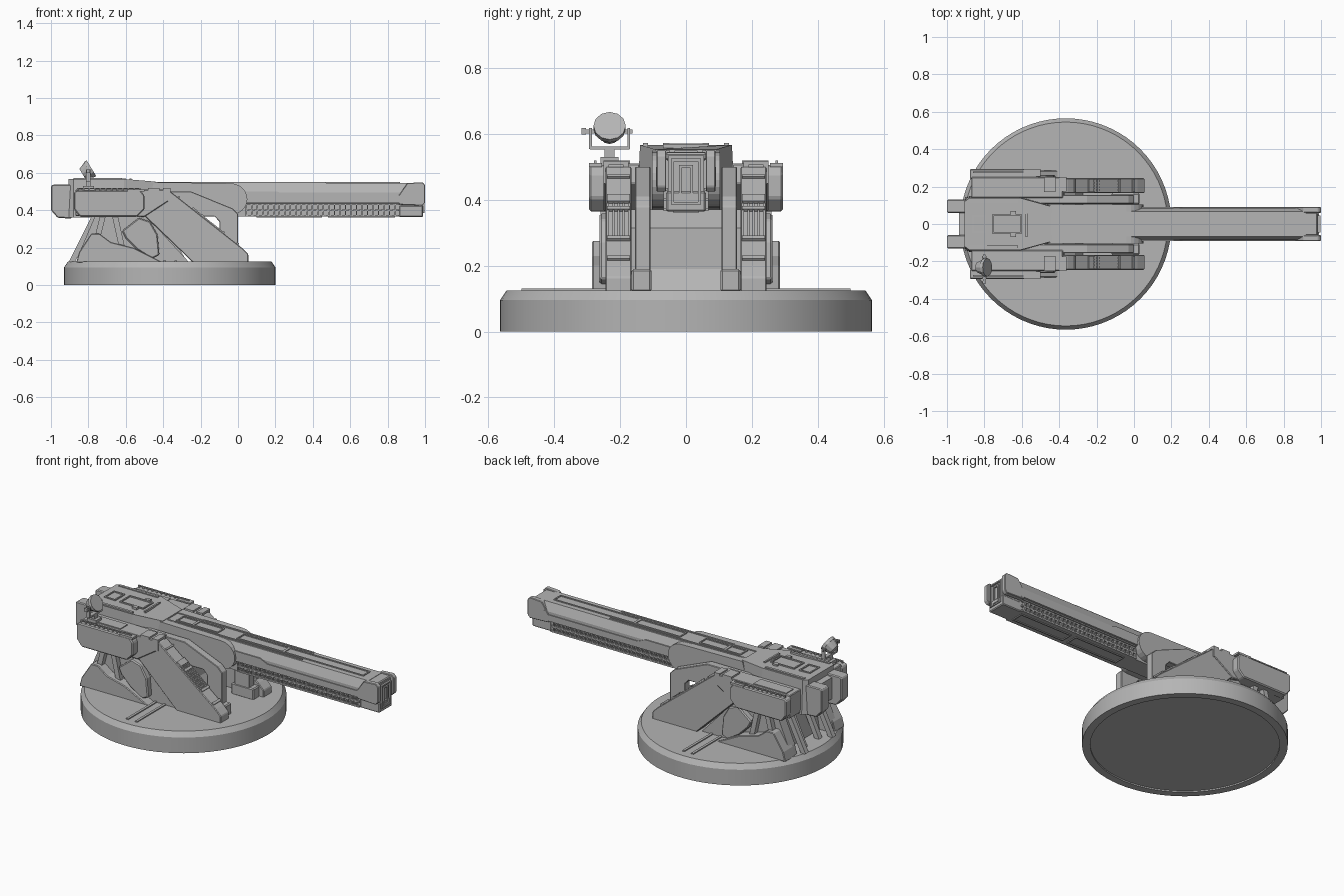
import bpy, bmesh, math
from mathutils import Vector, Matrix

grey = bpy.data.materials.new("hull grey")
grey.diffuse_color = (0.46, 0.46, 0.46, 1)


def finish(name, bm, bevel=0):
    bmesh.ops.recalc_face_normals(bm, faces=bm.faces)
    me = bpy.data.meshes.new(name)
    bm.to_mesh(me)
    bm.free()
    ob = bpy.data.objects.new(name, me)
    bpy.context.collection.objects.link(ob)
    me.materials.append(grey)
    if bevel:
        m = ob.modifiers.new("bevel", 'BEVEL')
        m.width, m.segments = bevel, 1
    return ob


def add_prism(bm, base, offset):
    lo = [bm.verts.new(p) for p in base]
    hi = [bm.verts.new(Vector(p) + Vector(offset)) for p in base]
    bm.faces.new(lo)
    bm.faces.new(hi[::-1])
    n = len(base)
    for i in range(n):
        bm.faces.new((lo[i], lo[(i + 1) % n], hi[(i + 1) % n], hi[i]))


def side(name, pts, y0, y1, bevel=0, sides=(1, -1)):
    """Extrude an x-z profile between y0 and y1, on each listed side."""
    bm = bmesh.new()
    for s in sides:
        add_prism(bm, [(x, s * y0, z) for x, z in pts], (0, s * (y1 - y0), 0))
    return finish(name, bm, bevel)


def boxes(name, items, mirror=True, bevel=0):
    """Boxes given as x0, x1, y0, y1, z0, z1, optionally mirrored in y."""
    bm = bmesh.new()
    for x0, x1, y0, y1, z0, z1 in items:
        for s in ((1, -1) if mirror else (1,)):
            add_prism(bm, [(x0, s * y0, z0), (x1, s * y0, z0), (x1, s * y1, z0), (x0, s * y1, z0)], (0, 0, z1 - z0))
    return finish(name, bm, bevel)


def beams(name, items, thick, width):
    """Slanted bars in the x-z plane: x0, z0, x1, z1, y centre; mirrored."""
    bm = bmesh.new()
    for x0, z0, x1, z1, y in items:
        d = Vector((x1 - x0, z1 - z0)).normalized() * thick / 2
        q = [(x0 - d.y, z0 + d.x), (x0 + d.y, z0 - d.x), (x1 + d.y, z1 - d.x), (x1 - d.y, z1 + d.x)]
        for s in (1, -1):
            add_prism(bm, [(a, s * y - width / 2, b) for a, b in q], (0, width, 0))
    return finish(name, bm)


def frame(x0, x1, hw, z, w=0.008, h=0.007):
    return [(x0, x1, hw - w, hw, z, z + h), (x0, x1, -hw, w - hw, z, z + h),
            (x0, x0 + w, -hw, hw, z, z + h), (x1 - w, x1, -hw, hw, z, z + h)]


# Round base, with chamfered rim and recessed underside
bm = bmesh.new()
N = 72
prof = [(0.52, 0.008), (0.52, 0), (0.565, 0), (0.565, 0.095), (0.545, 0.125)]
rings = [[bm.verts.new((-0.365 + r * math.cos(2 * math.pi * i / N), r * math.sin(2 * math.pi * i / N), z))
          for i in range(N)] for r, z in prof]
for a, b in zip(rings, rings[1:]):
    for i in range(N):
        bm.faces.new((a[i], a[(i + 1) % N], b[(i + 1) % N], b[i]))
bm.faces.new(rings[0])
bm.faces.new(rings[-1])
base = finish("round_base", bm)
bpy.context.view_layer.objects.active = base
base.select_set(True)
bpy.ops.object.shade_smooth_by_angle(angle=math.radians(25))
boxes("floor_rails", [(x, x + 0.015, 0.2, 0.5, 0.12, 0.131) for x in (-0.40, -0.34)])

# Central pedestal between the legs
side("pedestal", [(-0.78, 0.12), (-0.74, 0.37), (-0.38, 0.37), (-0.31, 0.315), (-0.31, 0.19), (-0.27, 0.12)],
     -0.165, 0.165, sides=(1,))

# Slanted front legs
side("front_leg", [(-0.5, 0.37), (-0.46, 0.50), (-0.36, 0.50), (0.02, 0.20), (0.055, 0.165), (0.055, 0.12), (-0.24, 0.12)],
     0.165, 0.245, 0.004)
slope = math.atan2(-0.30, 0.38)


def on_slope(t):
    return -0.36 + t * 0.38, 0.50 - t * 0.30


# Frames and slots lying on the slope of each leg
items = []
for t0, t1 in ((0.1, 0.12), (0.30, 0.37), (0.42, 0.45), (0.72, 0.75), (0.92, 0.95)):
    items.append((*on_slope(t0), *on_slope(t1), 0.205))
beams("leg_cross_plates", items, 0.018, 0.07)
beams("leg_edge_strips", [(*on_slope(0.38), *on_slope(0.75), y) for y in (0.172, 0.19, 0.205, 0.22, 0.238)], 0.012, 0.007)

# Rear legs: inner plate, outer foot, armour and pistons
side("rear_leg", [(-0.86, 0.12), (-0.845, 0.18), (-0.76, 0.38), (-0.5, 0.38), (-0.26, 0.12)], 0.165, 0.225)
side("rear_foot", [(-0.865, 0.12), (-0.85, 0.175), (-0.785, 0.275), (-0.74, 0.275), (-0.68, 0.23), (-0.56, 0.20), (-0.40, 0.12)],
     0.19, 0.285, 0.004)
side("leg_armour", [(-0.60, 0.25), (-0.62, 0.29), (-0.53, 0.36), (-0.47, 0.34), (-0.43, 0.27), (-0.42, 0.16), (-0.46, 0.14), (-0.54, 0.19)],
     0.22, 0.262, 0.006)
beams("leg_pistons", [(-0.76, 0.22, -0.72, 0.38, 0.245), (-0.62, 0.2, -0.66, 0.38, 0.245),
                      (-0.89, 0.12, -0.76, 0.38, 0.13), (-0.84, 0.12, -0.72, 0.38, 0.07)], 0.03, 0.03)

# Shoulder housings and outer pods
side("shoulder", [(-0.87, 0.37), (-0.87, 0.51), (-0.38, 0.51), (-0.37, 0.45), (-0.5, 0.365)], 0.14, 0.25, 0.004)
side("outer_pod", [(-0.877, 0.495), (-0.877, 0.405), (-0.845, 0.365), (-0.54, 0.365), (-0.50, 0.405), (-0.50, 0.48), (-0.52, 0.505), (-0.865, 0.505)],
     0.24, 0.295, 0.006)
boxes("shoulder_front_frame", [(-0.40, -0.362, 0.175, 0.19, 0.45, 0.518), (-0.40, -0.362, 0.235, 0.25, 0.45, 0.518),
                               (-0.40, -0.362, 0.175, 0.25, 0.505, 0.518), (-0.40, -0.362, 0.175, 0.25, 0.45, 0.462)])
boxes("shoulder_top_plates", [(-0.59, -0.50, 0.255, 0.295, 0.5, 0.512), (-0.84, -0.62, 0.17, 0.24, 0.505, 0.515),
                              (-0.48, -0.42, 0.17, 0.25, 0.505, 0.52)])
boxes("pod_railing", [(-0.86 + i * 0.03, -0.852 + i * 0.03, 0.272, 0.28, 0.5, 0.516) for i in range(12)]
      + [(-0.86, -0.52, 0.272, 0.28, 0.513, 0.519)])

# Gun cradle: side arms with front posts
side("cradle", [(-0.6, 0.365), (-0.6, 0.50), (-0.25, 0.50), (-0.03, 0.41), (0.0, 0.38), (0.0, 0.12), (-0.1, 0.12), (-0.1, 0.34),
                (-0.125, 0.367)], 0.108, 0.155, 0.003)
boxes("cradle_feet", [(-0.12, 0.03, 0.105, 0.165, 0.12, 0.19)], bevel=0.006)

# Receiver body, tapering in plan, with a rear breech
bm = bmesh.new()
half = [(-0.905, 0.13), (-0.88, 0.15), (-0.61, 0.15), (-0.44, 0.10)]
plan = half + [(x, -y) for x, y in half[::-1]]
add_prism(bm, [(x, y, 0.36) for x, y in plan], (0, 0, 0.207))
for v in bm.verts:
    if v.co.z > 0.5:
        v.co.y *= 0.93
        if v.co.x > -0.5:
            v.co.z = 0.553
finish("receiver", bm)
side("rear_breech", [(-1.0, 0.40), (-1.0, 0.53), (-0.99, 0.537), (-0.89, 0.537), (-0.89, 0.355), (-0.965, 0.36)], 0.06, 0.13, 0.005)
side("breech_core", [(-0.935, 0.39), (-0.935, 0.52), (-0.85, 0.54), (-0.85, 0.37)], -0.07, 0.07, sides=(1,))
boxes("receiver_hatches", frame(-0.865, -0.79, 0.048, 0.564) + frame(-0.76, -0.60, 0.05, 0.564)
      + [(-0.58, -0.57, -0.07, 0.07, 0.555, 0.570)], False)
boxes("receiver_top_strips", [(-0.88, -0.62, 0.115, 0.13, 0.56, 0.572), (-0.66, -0.63, 0.05, 0.07, 0.56, 0.573)])

# Round-nosed cheeks beside the barrel
nose = [(-0.04 + 0.09 * math.cos(a), 0.46 + 0.084 * math.sin(a))
        for a in (math.radians(-90 + 15 * i) for i in range(13))]
side("barrel_cheek", [(-0.5, 0.37)] + nose + [(-0.45, 0.55)], 0.055, 0.103)

# Barrel: overhanging top shroud over a narrower vented lower box
bm = bmesh.new()
sec = [(0.075, 0.435), (0.086, 0.45), (0.086, 0.495), (0.066, 0.545)]
sec += [(-y, z) for y, z in sec[::-1]]
add_prism(bm, [(-0.5, y, z) for y, z in sec], (1.42, 0, 0))
finish("barrel_shroud", bm)
boxes("barrel_lower", [(-0.5, 0.87, -0.058, 0.058, 0.366, 0.45), (0.8, 0.985, -0.055, 0.055, 0.38, 0.535)], False)
side("shroud_side_plate", [(0.04, 0.50), (0.21, 0.50), (0.26, 0.478), (0.86, 0.478), (0.89, 0.50), (0.89, 0.44), (0.04, 0.44)],
     0.07, 0.091)

# Vents along the lower box: edge rails, uprights and diagonals
boxes("vent_rails", [(0.04, 0.86, 0.05, 0.068, z, z + 0.009) for z in (0.366, 0.396, 0.427)]
      + [(0.04 + 0.0295 * i, 0.047 + 0.0295 * i, 0.05, 0.068, 0.366, 0.43) for i in range(28)])
beams("vent_louvres", [(0.05 + 0.0295 * i, z, 0.067 + 0.0295 * i, z + 0.021, 0.06)
                       for i in range(27) for z in (0.375, 0.405)], 0.005, 0.012)

# Panels along the barrel top and underside
boxes("barrel_top_frames", [b for x0, x1 in ((-0.39, -0.28), (-0.28, -0.11), (0.015, 0.325), (0.325, 0.865))
                            for b in frame(x0, x1, 0.035, 0.543)], False)
boxes("barrel_top_ridge", [(-0.45, 0.47, 0.05, 0.06, 0.54, 0.551)])
boxes("barrel_under_frames", frame(0.1, 0.45, 0.04, 0.361) + frame(0.48, 0.84, 0.04, 0.361), False)

# Muzzle: side prongs, lower jaw and nested square rims
side("muzzle_prong", [(0.86, 0.43), (0.86, 0.48), (0.905, 0.545), (0.985, 0.55), (1.0, 0.535), (1.0, 0.44), (0.985, 0.425)],
     0.06, 0.09, 0.003)
boxes("muzzle_jaw", [(0.86, 0.99, -0.06, 0.06, 0.364, 0.425), (0.88, 0.98, -0.062, 0.062, 0.52, 0.543)], False, 0.005)


def rim(hw, z0, z1, x, w=0.008):
    return [(0.97, x, hw - w, hw, z0, z1), (0.97, x, -hw, w - hw, z0, z1),
            (0.97, x, -hw, hw, z0, z0 + w), (0.97, x, -hw, hw, z1 - w, z1)]


boxes("muzzle_rims", rim(0.045, 0.385, 0.525, 0.996) + rim(0.022, 0.40, 0.505, 0.993), False)

# Searchlight on a yoke, on one shoulder only
cx, cy, cz = -0.80, -0.232, 0.615
boxes("light_yoke", [(cx - 0.03, cx + 0.03, cy - 0.027, cy + 0.027, 0.50, 0.53), (cx - 0.012, cx + 0.012, cy - 0.015, cy + 0.015, 0.53, 0.555),
                     (cx - 0.012, cx + 0.012, cy - 0.06, cy + 0.06, 0.552, 0.562),
                     (cx - 0.012, cx + 0.012, cy - 0.062, cy - 0.054, 0.555, 0.618), (cx - 0.012, cx + 0.012, cy + 0.054, cy + 0.062, 0.555, 0.618),
                     (cx - 0.006, cx + 0.006, cy - 0.075, cy + 0.07, 0.602, 0.614), (cx - 0.01, cx + 0.01, cy - 0.085, cy - 0.072, 0.598, 0.618)], False)
bm = bmesh.new()
rot = Vector((0.82, 0, 0.5)).to_track_quat('Z', 'Y').to_matrix().to_4x4()
for r1, r2, d, off in ((0.03, 0.046, 0.04, -0.018), (0.049, 0.049, 0.018, 0.01)):
    bmesh.ops.create_cone(bm, cap_ends=True, segments=12, radius1=r1, radius2=r2, depth=d,
                          matrix=Matrix.Translation((cx, cy, cz)) @ rot @ Matrix.Translation((0, 0, off)))
finish("searchlight", bm)
